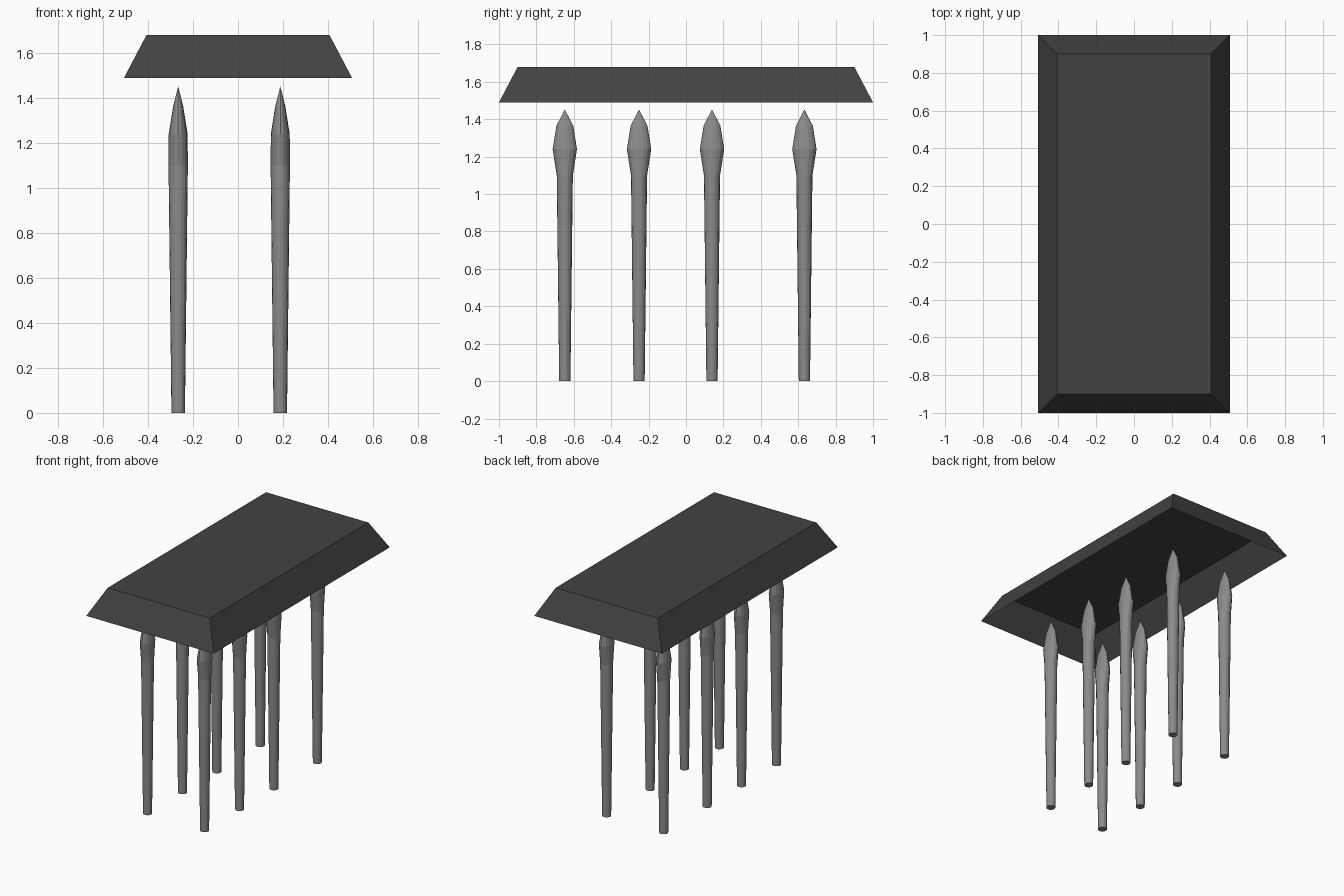
import bpy, bmesh, math

if "Cube" in bpy.data.objects:
    bpy.data.objects.remove(bpy.data.objects["Cube"])


def material(name, rgb):
    m = bpy.data.materials.new(name)
    m.diffuse_color = (*rgb, 1)
    m.use_nodes = True
    m.node_tree.nodes["Principled BSDF"].inputs["Base Color"].default_value = m.diffuse_color
    return m


slab_grey = material("dark grey", (0.055, 0.055, 0.055))
post_grey = material("mid grey", (0.26, 0.26, 0.26))


def make_object(name, bm, mat):
    bmesh.ops.recalc_face_normals(bm, faces=bm.faces)
    mesh = bpy.data.meshes.new(name)
    bm.to_mesh(mesh)
    bm.free()
    mesh.materials.append(mat)
    ob = bpy.data.objects.new(name, mesh)
    bpy.context.collection.objects.link(ob)
    return ob


# Canopy: tapered tray, hollow and open underneath
bm = bmesh.new()
signs = [(-1, -1), (1, -1), (1, 1), (-1, 1)]
low = [bm.verts.new((0.507 * sx, sy, 1.49)) for sx, sy in signs]
high = [bm.verts.new((0.407 * sx, 0.9 * sy, 1.68)) for sx, sy in signs]
for i in range(4):
    j = (i + 1) % 4
    bm.faces.new((low[i], low[j], high[j], high[i]))
bm.faces.new(high)
canopy = make_object("canopy", bm, slab_grey)
# keep the open shell facing outwards
if max(canopy.data.polygons, key=lambda p: p.center.z).normal.z < 0:
    canopy.data.flip_normals()

# Posts: round tapered shaft, flattened leaf-shaped head (z, half x, half y)
SIDES = 16
PROFILE = [(0, 0.030, 0.030), (1.10, 0.043, 0.043),
           (1.24, 0.042, 0.065), (1.365, 0.022, 0.045)]
TIP = 1.452


def post(name, x, y):
    bm = bmesh.new()
    rings = []
    for z, rx, ry in PROFILE:
        rings.append([bm.verts.new((rx * math.cos(a), ry * math.sin(a), z))
                      for a in (2 * math.pi * k / SIDES for k in range(SIDES))])
    tip = bm.verts.new((0, 0, TIP))
    for k in range(SIDES):
        n = (k + 1) % SIDES
        for a, b in zip(rings, rings[1:]):
            bm.faces.new((a[k], a[n], b[n], b[k]))
        bm.faces.new((rings[-1][k], rings[-1][n], tip))
    bm.faces.new(rings[0])
    ob = make_object(name, bm, post_grey)
    ob.location = (x, y, 0)


for c, x in enumerate((-0.266, 0.188)):
    for r, y in enumerate((-0.648, -0.251, 0.139, 0.633)):
        post(f"post_{c + 1}_{r + 1}", x, y)
